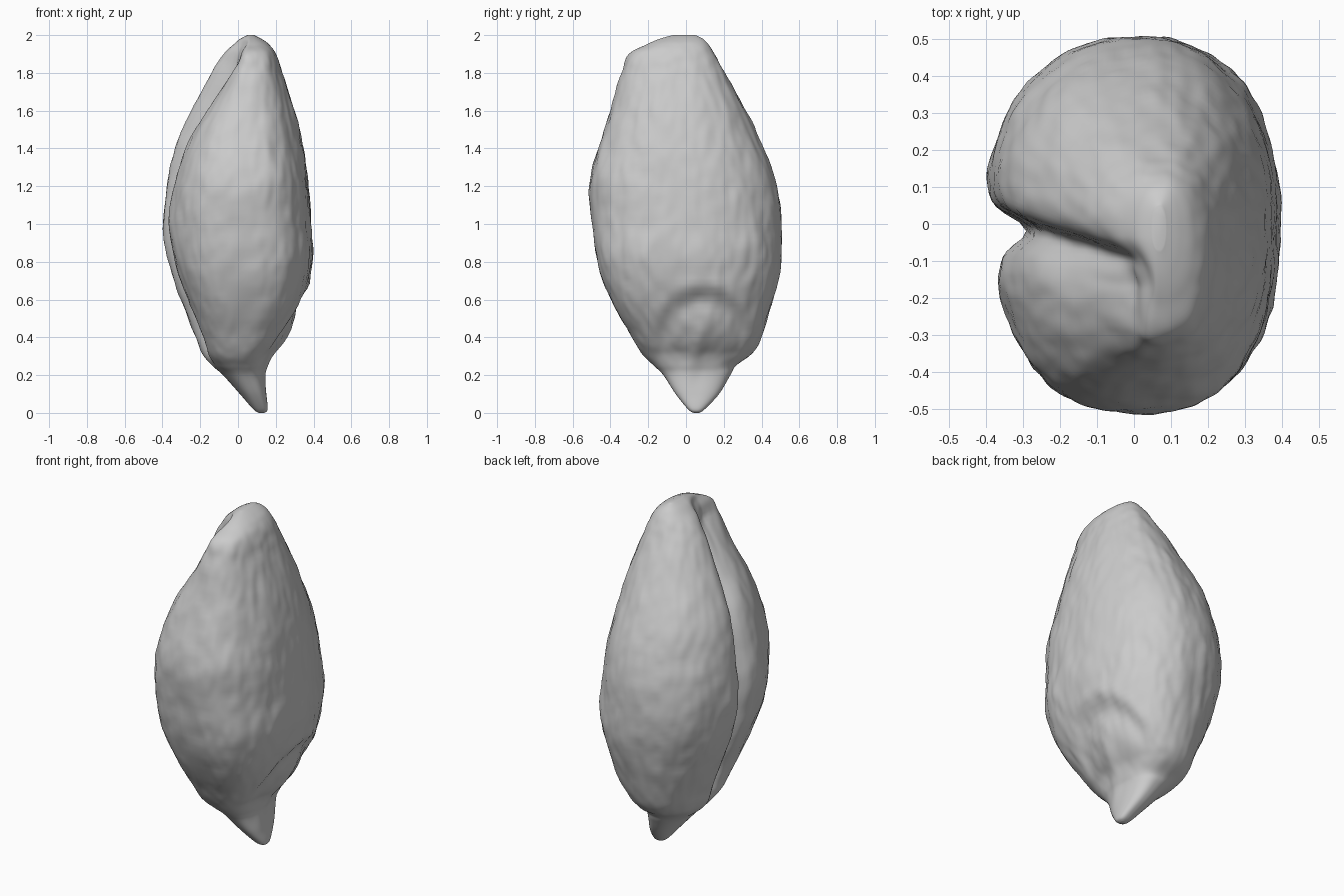
import bpy, bmesh, math
from mathutils import Vector, noise

cube = bpy.data.objects.get("Cube")
if cube:
    bpy.data.objects.remove(cube)

SIDES, STEPS = 200, 7

# Profile of the husk: height, x range, y range
PROFILE = [
    (0, .11, .14, .04, .07), (.02, .08, .157, .01, .1), (.1, .01, .15, -.055, .175),
    (.2, -.08, .14, -.12, .235), (.25, -.14, .15, -.17, .265), (.31, -.19, .175, -.23, .345),
    (.4, -.23, .24, -.285, .4), (.6, -.315, .34, -.4, .46), (.8, -.38, .395, -.465, .505),
    (1, -.41, .39, -.495, .505), (1.2, -.39, .375, -.508, .48), (1.4, -.352, .345, -.465, .41),
    (1.6, -.26, .3, -.4, .315), (1.8, -.155, .235, -.34, .21), (1.9, -.09, .2, -.3, .155),
    (1.95, -.03, .165, -.21, .12), (1.98, .01, .125, -.14, .09), (2, .05, .085, -.07, .05),
]


def smooth(a, b, v):
    t = min(max((v - a) / (b - a), 0), 1)
    return t * t * (3 - 2 * t)


def bell(v, width):
    return math.exp(-(v / width) ** 2)


def spline(a, b, c, d, t):
    """Smooth curve from b to c through the neighbouring rows."""
    return b + .5 * t * (c - a + t * (2*a - 5*b + 4*c - d + t * (3*(b - c) + d - a)))


def profile_rows():
    last = len(PROFILE) - 1
    for i in range(last):
        rows = [PROFILE[min(max(i + k, 0), last)] for k in (-1, 0, 1, 2)]
        for s in range(STEPS):
            yield [spline(*column, s / STEPS) for column in zip(*rows)]
    yield PROFILE[-1]


def power(v, p):
    return math.copysign(abs(v) ** p, v)


def surface_point(row, angle):
    z, x0, x1, y0, y1 = row
    cos, sin = math.cos(angle), math.sin(angle)
    width = x1 - x0
    middle = x0 + width * .55
    half = (x1 - middle) if cos > 0 else (middle - x0)
    # The front half is squarer than the back, most of all low down
    front, back = smooth(0, .5, -sin), smooth(0, .5, sin)
    low = smooth(.2, .45, z) * (1 - smooth(.75, 1.1, z))
    if cos < 0:
        square = .86 - front * (.12 + .12 * low)
    else:
        square = .86 - front * (.08 - .1 * smooth(1.2, 1.6, z) + .14 * low)
        square += back * .14 * smooth(.5, .8, z) * (1 - smooth(1.5, 1.8, z))
    x = middle + half * power(cos, square)
    y = (y0 + y1) / 2 + (y1 - y0) / 2 * power(sin, .9)
    body = smooth(.15, .5, z)

    if cos < 0:
        # The front lobe sits further in than the back lobe
        crease = -.015 - .07 * smooth(1.2, 1.9, z)
        inset = min(.03 + .1 * max((z - 1) / .9, 0) ** 1.5, width * .35)
        x += inset * -cos * (1 - smooth(crease - .09, crease + .05, y)) * body
        # Long crease between the lobes
        depth = .085 * body * smooth(.05, .55, width)
        x += depth * -cos * (bell(y - crease, .045) + .35 * bell(y - crease, .1))
    else:
        # Germ: a raised rim, a shallow hollow inside it and a slanted keel
        r = math.hypot((y - .09) / .27, (z - .38) / .29)
        upper = smooth(.25, .48, z) * cos
        x += upper * (.01 * bell(r - 1.02, .14) - .022 * bell(r - .74, .2))
        x += .015 * cos * bell(y - .07 - .3 * (z - .38), .045) * bell(z - .38, .2)

    # Gentle wrinkles
    co = Vector((x, y, z))
    bump = .008 * noise.noise(Vector((x * 9, y * 9, z * 6)))
    bump += .005 * noise.noise(Vector((x * 22, y * 22, z * 14)))
    out = Vector((cos, sin, 0))
    return co + out * bump * smooth(.1, .5, z) * (1 - smooth(1.85, 2, z))


# Grain body
bm = bmesh.new()
rings = []
for row in profile_rows():
    rings.append([bm.verts.new(surface_point(row, math.tau * k / SIDES))
                  for k in range(SIDES)])
for low, high in zip(rings, rings[1:]):
    for k in range(SIDES):
        n = (k + 1) % SIDES
        bm.faces.new((low[k], low[n], high[n], high[k]))
bm.faces.new(reversed(rings[0]))
bm.faces.new(rings[-1])
mesh = bpy.data.meshes.new("grain_body")
bm.to_mesh(mesh)
bm.free()
body = bpy.data.objects.new("grain_body", mesh)
bpy.context.collection.objects.link(body)
mesh.shade_smooth()

# Plain husk colour
husk = bpy.data.materials.new("husk_grey")
husk.use_nodes = True
husk.diffuse_color = (.6, .6, .6, 1)
husk.node_tree.nodes["Principled BSDF"].inputs["Base Color"].default_value = (.6, .6, .6, 1)
mesh.materials.append(husk)
